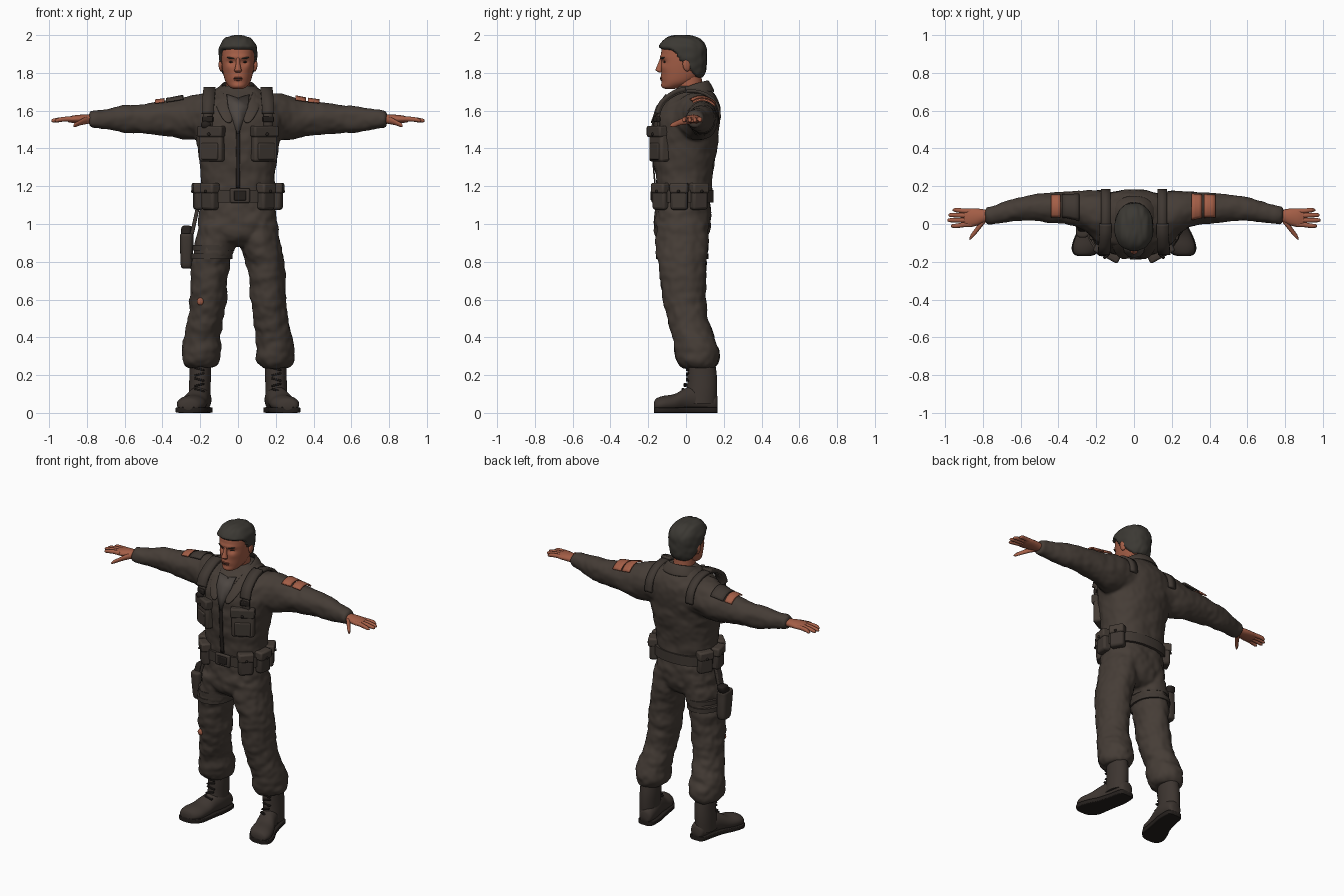
import bpy, bmesh
from math import sin, cos, pi, radians, exp, copysign
from mathutils import Vector, Matrix, Euler, noise

if "Cube" in bpy.data.objects:
    bpy.data.objects.remove(bpy.data.objects["Cube"])


def material(name, r, g, b):
    m = bpy.data.materials.new(name)
    m.diffuse_color = (r, g, b, 1)
    m.use_nodes = True
    m.node_tree.nodes["Principled BSDF"].inputs["Base Color"].default_value = m.diffuse_color
    return m


CLOTH = material("dark_cloth", .060, .046, .037)
GEAR = material("gear_cloth", .050, .039, .032)
LEATHER = material("boot_leather", .047, .036, .030)
SHIRT = material("undershirt_grey", .075, .062, .054)
SKIN = material("skin", .37, .112, .062)
LIP = material("lip", .25, .07, .042)
HAIR = material("hair", .045, .041, .034)
DARK = material("dark_detail", .018, .014, .012)


def smooth_path(pts, sub):
    """Catmull-Rom samples through tuples of any length."""
    out = []
    for i in range(len(pts) - 1):
        p0, p1, p2, p3 = pts[max(i - 1, 0)], pts[i], pts[i + 1], pts[min(i + 2, len(pts) - 1)]
        for k in range(sub):
            t = k / sub
            out.append([.5 * (2 * b + (c - a) * t + (2 * a - 5 * b + 4 * c - d) * t * t
                              + (3 * b - a - 3 * c + d) * t ** 3) for a, b, c, d in zip(p0, p1, p2, p3)])
    return out + [list(pts[-1])]


def loft(rings, axis='z', n=32, sub=4, p=2, s=1):
    """Rings are (x, y, z, a, b): superellipses across the axis; s=-1 mirrors in x."""
    verts, faces = [], []
    rs = smooth_path(rings, sub)
    for x, y, z, a, b in rs:
        for k in range(n):
            t = 2 * pi * k / n
            u = a * copysign(abs(cos(t)) ** (2 / p), cos(t))
            w = b * copysign(abs(sin(t)) ** (2 / p), sin(t))
            q = {'z': (x + u, y + w, z), 'x': (x, y + u, z + w), 'y': (x + u, y, z + w)}[axis]
            verts.append((q[0] * s, q[1], q[2]))
    for i in range(len(rs) - 1):
        for k in range(n):
            k2 = (k + 1) % n
            faces.append((i * n + k, i * n + k2, i * n + n + k2, i * n + n + k))
    faces += [tuple(range(n)), tuple(range(len(verts) - n, len(verts)))]
    return verts, faces


def combine(*parts):
    verts, faces = [], []
    for v, f in parts:
        o = len(verts)
        verts += v
        faces += [tuple(i + o for i in q) for q in f]
    return verts, faces


def make(name, data, mat, angle=50):
    me = bpy.data.meshes.new(name)
    me.from_pydata([tuple(v) for v in data[0]], [], data[1])
    bm = bmesh.new()
    bm.from_mesh(me)
    bmesh.ops.recalc_face_normals(bm, faces=bm.faces)
    bm.to_mesh(me)
    bm.free()
    me.materials.append(mat)
    me.shade_smooth()
    me.set_sharp_from_angle(angle=radians(angle))
    ob = bpy.data.objects.new(name, me)
    bpy.context.collection.objects.link(ob)
    return ob


def fuse(ob, mat, amp):
    """Blend overlapping lofts into one garment and add cloth folds."""
    m = ob.modifiers.new("fuse", 'REMESH')
    m.mode, m.voxel_size = 'VOXEL', .011
    m = ob.modifiers.new("soften", 'SMOOTH')
    m.iterations, m.factor = 5, .5
    dg = bpy.context.evaluated_depsgraph_get()
    me = bpy.data.meshes.new_from_object(ob.evaluated_get(dg))
    ob.modifiers.clear()
    ob.data = me
    me.materials.clear()
    me.materials.append(mat)
    moves = []
    for v in me.vertices:
        c = v.co
        f = noise.noise(Vector((c.x * 9, c.y * 9, c.z * 16))) + .5 * noise.noise(c * 28)
        moves.append(c + v.normal * (amp * f + .002))
    for v, c in zip(me.vertices, moves):
        v.co = c
    me.shade_smooth()


def box(name, loc, size, mat, rot=(0, 0, 0), bevel=.01):
    M = Matrix.Translation(loc) @ Euler(rot).to_matrix().to_4x4()
    v = [M @ Vector((x * size[0] / 2, y * size[1] / 2, z * size[2] / 2))
         for x in (-1, 1) for y in (-1, 1) for z in (-1, 1)]
    f = [(0, 1, 3, 2), (4, 6, 7, 5), (0, 4, 5, 1), (2, 3, 7, 6), (0, 2, 6, 4), (1, 5, 7, 3)]
    ob = make(name, (v, f), mat)
    m = ob.modifiers.new("bevel", 'BEVEL')
    m.width, m.segments = bevel, 2
    return ob


def ball(name, loc, rad, mat, rot=(0, 0, 0)):
    n = 12
    rings = [(0, 0, -cos(pi * i / n), max(sin(pi * i / n), .01), max(sin(pi * i / n), .01)) for i in range(n + 1)]
    M = Matrix.LocRotScale(Vector(loc), Euler(rot), Vector(rad))
    v, f = loft(rings, n=20, sub=1)
    return make(name, ([M @ Vector(q) for q in v], f), mat)


def sheet(name, rows, mat, thick, sub=0):
    """Grid of points, thickened."""
    w = len(rows[0])
    f = [(i * w + j, i * w + j + 1, i * w + w + j + 1, i * w + w + j)
         for i in range(len(rows) - 1) for j in range(w - 1)]
    ob = make(name, ([p for r in rows for p in r], f), mat)
    m = ob.modifiers.new("thick", 'SOLIDIFY')
    m.thickness, m.offset = thick, 0
    if sub:
        ob.modifiers.new("round", 'SUBSURF').levels = sub
    return ob


def ribbon(name, path, width, mat, thick):
    return sheet(name, [[(x - width / 2, y, z), (x + width / 2, y, z)] for x, y, z in smooth_path(path, 4)], mat, thick)


def lerp_table(tab, x):
    for (x0, *a), (x1, *b) in zip(tab, tab[1:]):
        if x <= x1:
            t = max(0, (x - x0) / (x1 - x0))
            return [p + (q - p) * t for p, q in zip(a, b)]
    return list(tab[-1][1:])


# Jacket: trunk and sleeves
ARM = [(.08, .03, 1.57, .13, .115), (.2, .05, 1.57, .125, .12), (.28, .075, 1.56, .1, .11),
       (.36, .085, 1.56, .083, .094), (.45, .085, 1.56, .077, .082), (.54, .085, 1.556, .067, .075),
       (.62, .076, 1.555, .06, .068), (.70, .06, 1.555, .053, .053), (.755, .047, 1.555, .048, .046),
       (.78, .045, 1.555, .045, .042), (.785, .045, 1.555, .036, .034)]
TRUNK = [(0, -.01, 1.1, .185, .14), (0, -.01, 1.2, .192, .145), (0, -.01, 1.3, .198, .155),
         (0, -.005, 1.4, .213, .166), (0, 0, 1.5, .23, .173), (0, .01, 1.58, .235, .17),
         (0, .025, 1.64, .215, .148), (0, .035, 1.69, .15, .11), (0, .035, 1.73, .08, .075)]
jacket = make("jacket", combine(loft(TRUNK, p=2.3), loft(ARM, 'x'), loft(ARM, 'x', s=-1)), CLOTH)
fuse(jacket, CLOTH, .007)

# Trousers: hips and baggy legs
HIPS = [(0, -.015, 1.15, .188, .14), (0, -.015, 1.06, .2, .147), (0, -.02, .98, .21, .148),
        (0, -.02, .92, .19, .125), (0, -.02, .885, .12, .08)]
LEG = [(.11, -.02, 1.0, .095, .138), (.122, -.02, .88, .104, .135), (.143, -.02, .8, .1, .125),
       (.153, -.015, .7, .095, .118), (.16, -.008, .6, .094, .112), (.172, .008, .5, .09, .104),
       (.187, .04, .4, .094, .11), (.194, .058, .32, .1, .118), (.197, .062, .27, .096, .108),
       (.198, .07, .24, .07, .08)]
trousers = make("trousers", combine(loft(HIPS, p=2.3), loft(LEG), loft(LEG, s=-1)), CLOTH)
fuse(trousers, CLOTH, .010)

# Boots
SHAFT = [(.2, .08, .28, .055, .072), (.2, .085, .2, .057, .078), (.203, .085, .13, .057, .08), (.205, .075, .05, .057, .085)]
FOOT = [(.19, .168, .05, .025, .035), (.19, .15, .058, .046, .05), (.198, .07, .075, .056, .07),
        (.215, 0, .07, .06, .062), (.235, -.06, .052, .07, .048), (.25, -.12, .046, .074, .044),
        (.26, -.158, .04, .055, .036), (.264, -.17, .035, .025, .02)]
SOLE = [(x, y, .015, a + .006, .015) for x, y, z, a, b in FOOT]
for s, side in ((1, "left"), (-1, "right")):
    make(side + "_boot", combine(loft(SHAFT, s=s), loft(FOOT, 'y', s=s)), LEATHER)
    make(side + "_boot_sole", loft(SOLE, 'y', p=8, s=s), DARK)
    for i in range(5):
        box(f"{side}_lace_{i}", (s * .204, .008 - .012 * max(0, 2 - i), .12 + .028 * i), (.055, .016, .01), DARK,
            (0, .25 * (-1) ** i, 0), .003)

# Hands: palm, four fingers, thumb
for s, side in ((1, "left"), (-1, "right")):
    palm = loft([(.75, .045, 1.555, .03, .027), (.79, .043, 1.555, .034, .024), (.83, .037, 1.556, .045, .023),
                 (.87, .033, 1.555, .05, .02), (.9, .032, 1.553, .046, .014)], 'x', 20, s=s)
    parts = [palm]
    for y0, y1, tip in ((.069, .074, .96), (.045, .047, .983), (.02, .02, .988), (-.004, -.01, .97)):
        parts.append(loft([(.86, y0, 1.556, .012, .013), (.9, y0, 1.556, .013, .013), (.94, y1, 1.553, .012, .012),
                           (tip - .01, y1, 1.548, .010, .010), (tip, y1, 1.546, .004, .004)], 'x', 12, s=s))
    parts.append(loft([(.785, .03, 1.55, .02, .018), (.815, -.005, 1.545, .022, .018), (.84, -.04, 1.535, .018, .014),
                       (.862, -.066, 1.525, .014, .012), (.872, -.08, 1.52, .005, .005)], 'x', 12, s=s))
    make(side + "_hand", combine(*parts), SKIN, 80)

# Neck and head
make("neck", loft([(0, .03, 1.58, .075, .07), (0, .025, 1.68, .066, .07), (0, .015, 1.75, .063, .07),
                   (0, .01, 1.82, .06, .07)]), SKIN)
HEAD = [(0, -.085, 1.715, .022, .022), (0, -.074, 1.724, .042, .05), (0, -.043, 1.75, .064, .083),
        (0, -.024, 1.79, .077, .106), (0, -.018, 1.84, .085, .114), (0, -.017, 1.89, .088, .115),
        (0, -.016, 1.93, .086, .111), (0, -.015, 1.965, .068, .088), (0, -.012, 1.982, .038, .05),
        (0, -.012, 1.986, .008, .01)]
head = make("head", loft(HEAD, n=64, sub=6, p=2.2), SKIN, 80)
for v in head.data.vertices:
    x, y, z = v.co
    if y < -.04:
        g = lambda cx, cz, wx, wz: exp(-((abs(x) - cx) / wx) ** 2 - ((z - cz) / wz) ** 2)
        v.co.y += .013 * g(.035, 1.857, .02, .013) - .007 * g(.025, 1.884, .04, .012) - .006 * g(0, 1.735, .03, .015) \
            - .004 * g(.05, 1.825, .02, .018) - .006 * g(0, 1.772, .03, .016)

# Hair: cap that dives under the skin below the hairline
LINE = [(-.12, 1.925), (-.075, 1.92), (-.05, 1.90), (-.035, 1.865), (-.01, 1.85), (.025, 1.81), (.055, 1.775)]
hair = make("hair", loft(HEAD, n=64, sub=6, p=2.2), HAIR, 80)
shifts = []
for v in hair.data.vertices:
    t = max(0, min(1, (v.co.z - lerp_table(LINE, v.co.y)[0]) / .012 + .5))
    tuft = .005 * noise.noise(Vector((v.co.x * 60, v.co.y * 14, v.co.z * 25)))
    quiff = .008 * max(0, -v.co.y / .12) * t
    shifts.append(v.co + v.normal * (-.02 + t * (.033 + tuft) + quiff))
for v, c in zip(hair.data.vertices, shifts):
    v.co = c

# Face
make("nose", loft([(0, -.125, 1.885, .010, .010), (0, -.134, 1.85, .011, .014), (0, -.142, 1.822, .017, .018),
                   (0, -.142, 1.812, .020, .017), (0, -.135, 1.803, .014, .010)], n=20), SKIN, 80)
ball("upper_lip", (0, -.129, 1.774), (.025, .009, .005), LIP)
ball("lower_lip", (0, -.128, 1.763), (.021, .009, .005), LIP)
ball("mouth_line", (0, -.134, 1.7685), (.025, .004, .0018), DARK)
for s, side in ((1, "left"), (-1, "right")):
    ball(side + "_eye", (s * .036, -.110, 1.858), (.014, .008, .005), DARK, (0, 0, s * .3))
    ball(side + "_eyebrow", (s * .038, -.124, 1.879), (.023, .008, .005), HAIR, (0, -s * .15, s * .35))
    ball(side + "_ear", (s * .09, .004, 1.842), (.012, .022, .034), SKIN, (.15, 0, s * .25))

# Undershirt, open collar and zip
sheet("undershirt", [[(-.06, -.105, 1.685), (0, -.10, 1.665), (.06, -.105, 1.685)],
                     [(-.052, -.148, 1.62), (0, -.155, 1.62), (.052, -.148, 1.62)],
                     [(-.03, -.168, 1.56), (0, -.174, 1.56), (.03, -.168, 1.56)],
                     [(-.006, -.18, 1.48), (0, -.182, 1.48), (.006, -.18, 1.48)]], SHIRT, .008)
half = [((.016, -.182, 1.535), (.06, -.19, 1.525)), ((.045, -.14, 1.625), (.10, -.168, 1.575)),
        ((.078, -.075, 1.695), (.128, -.095, 1.65)), ((.088, .04, 1.745), (.135, .05, 1.692)),
        ((.06, .1, 1.76), (.09, .135, 1.70))]
flip = lambda q: tuple((-a, b, c) for a, b, c in q)
sheet("collar", half + [((0, .118, 1.765), (0, .158, 1.695))] + [flip(q) for q in half[::-1]], CLOTH, .014, 2)
ribbon("zip_strip", [(0, -.162, 1.19), (0, -.172, 1.3), (0, -.177, 1.4), (0, -.18, 1.49)], .022, DARK, .008)

# Harness straps, chest pockets and fittings
for s, side in ((1, "left"), (-1, "right")):
    ribbon(side + "_shoulder_strap", [(s * .16, -.142, 1.50), (s * .16, -.146, 1.57), (s * .157, -.118, 1.64),
           (s * .152, -.05, 1.69), (s * .15, .03, 1.705), (s * .15, .11, 1.685), (s * .15, .165, 1.63),
           (s * .15, .178, 1.56)], .05, GEAR, .016)
    ribbon(side + "_strap_pad", [(s * .16, -.152, 1.585), (s * .157, -.128, 1.645), (s * .152, -.06, 1.698),
           (s * .15, .0, 1.715)], .064, GEAR, .024)
    box(side + "_strap_buckle", (s * .16, -.155, 1.555), (.06, .02, .03), DARK, (0, 0, s * .4), .005)
    r = (0, 0, s * .5)
    box(side + "_chest_pocket", (s * .138, -.142, 1.425), (.14, .055, .19), CLOTH, r, .014)
    box(side + "_pocket_flap", (s * .14, -.15, 1.49), (.148, .06, .06), GEAR, r, .01)
    box(side + "_pocket_seam", (s * .14, -.148, 1.385), (.10, .055, .09), GEAR, r, .008)
    ball(side + "_pocket_button", (s * .155, -.178, 1.475), (.009, .007, .009), DARK)
ball("harness_ring", (-.17, -.155, 1.525), (.026, .016, .022), DARK)

# Belt and pouches
make("belt", loft([(0, -.012, 1.115, .207, .158), (0, -.012, 1.18, .207, .158)], n=48, sub=1, p=2.3), GEAR)
box("belt_buckle", (.01, -.172, 1.15), (.105, .02, .078), GEAR, bevel=.008)
box("buckle_plate", (.01, -.181, 1.15), (.065, .014, .05), DARK, bevel=.005)
for s, side in ((1, "left"), (-1, "right")):
    for i, deg in enumerate((45, 82, 118)):
        a = radians(deg)
        d = Vector((s * sin(a), -cos(a), 0))
        c = Vector((s * .208 * sin(a), -.012 - .168 * cos(a), 1.145))
        box(f"{side}_pouch_{i}", c, (.09, .055, .14), GEAR, (0, 0, s * a), .014)
        box(f"{side}_pouch_flap_{i}", c + d * .004 + Vector((0, 0, .045)), (.096, .062, .055), CLOTH, (0, 0, s * a), .01)
        ball(f"{side}_pouch_stud_{i}", c + d * .036 + Vector((0, 0, .028)), (.008, .008, .008), DARK)

# Thigh holster
for i, z in enumerate((.815, .86)):
    make(f"thigh_strap_{i}", loft([(-.14 + i * .01, -.02, z, .112, .138), (-.14 + i * .01, -.02, z + .028, .112, .138)], sub=1),
         GEAR)
make("holster", loft([(-.272, -.01, .765, .012, .02), (-.272, -.01, .775, .03, .042), (-.272, -.015, .85, .034, .05),
                      (-.272, -.02, .92, .036, .052), (-.272, -.02, .945, .034, .05), (-.272, -.02, .95, .02, .03)], p=3), GEAR)
make("holster_grip", loft([(-.274, -.015, .93, .025, .035), (-.274, 0, .96, .028, .036), (-.272, .008, .985, .026, .032),
                           (-.272, .008, .992, .012, .015)], p=3), DARK)
box("holster_hanger", (-.228, -.02, 1.02), (.02, .05, .17), GEAR, (0, .22, 0), .006)

# Bare skin and cloth patches over the upper arms, torn knee


def sleeve_patch(name, x0, x1, s, mat, lift=.012):
    rows = []
    for i in range(4):
        x = x0 + (x1 - x0) * i / 3
        y, z, a, b = lerp_table(ARM, x)
        rows.append([(s * x, y + (a + lift) * cos(t), z + (b + lift) * sin(t))
                     for t in (radians(42 + 10 * k) for k in range(9))])
    sheet(name, rows, mat, .009)


sleeve_patch("left_skin_patch_inner", .305, .36, 1, SKIN)
sleeve_patch("left_skin_patch_outer", .37, .43, 1, SKIN)
sleeve_patch("right_skin_patch", .39, .44, -1, SKIN)
sleeve_patch("right_cloth_patch", .29, .38, -1, GEAR)
ball("torn_knee", (-.2, -.108, .59), (.018, .012, .02), SKIN)
